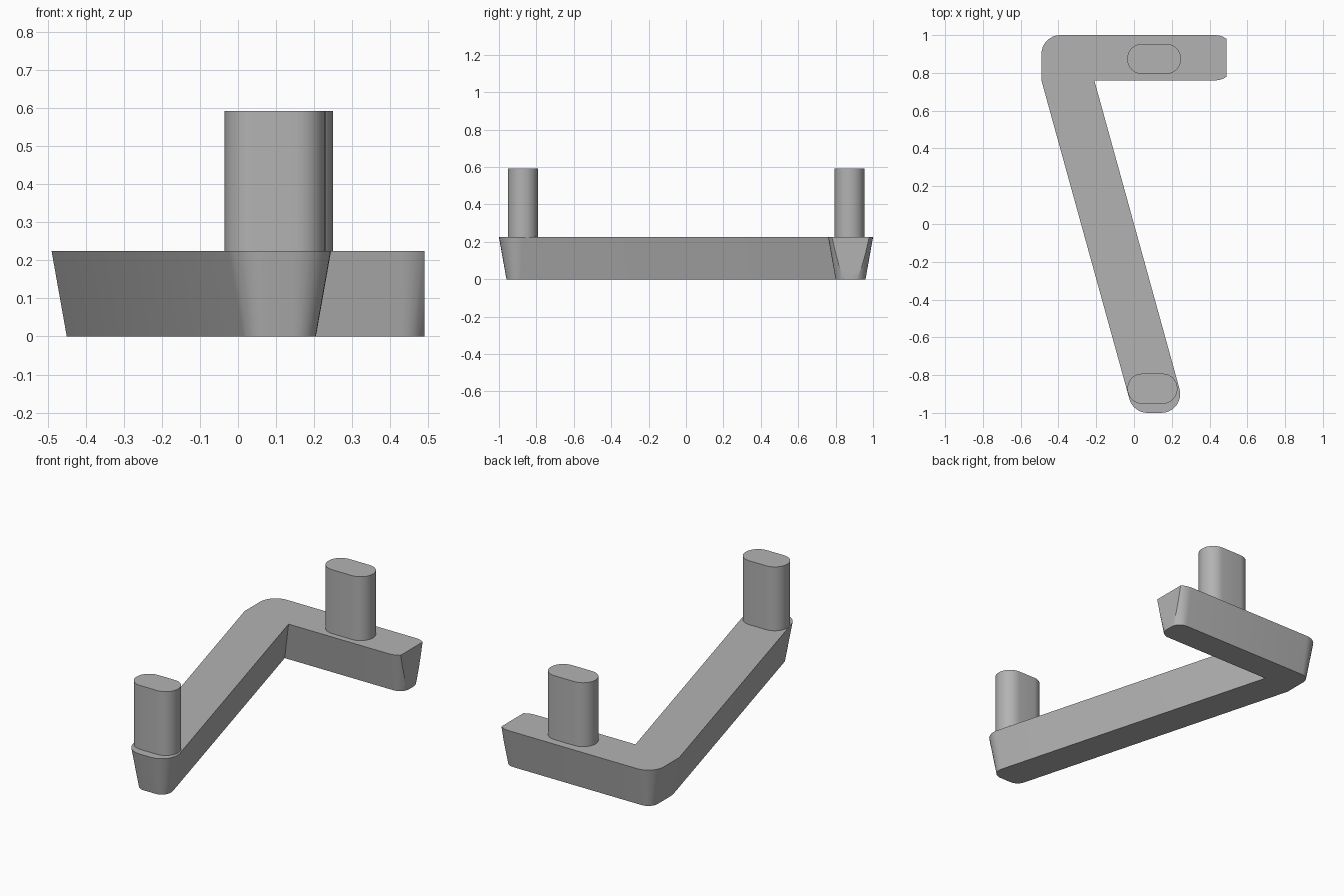
import bpy
import bmesh
from math import radians, tan
from mathutils import Vector

cube = bpy.data.objects.get("Cube")
if cube:
    bpy.data.objects.remove(cube)

grey = bpy.data.materials.new("plain grey")
grey.use_nodes = True
colour = (0.45, 0.45, 0.45, 1)
grey.diffuse_color = colour
grey.node_tree.nodes["Principled BSDF"].inputs["Base Color"].default_value = colour

BAR_TOP, POST_TOP = 0.225, 0.593
TAPER, END_X = 0.04, 0.49
STEPS = 8


def outline(corners, inset=0.0):
    """Inset a counter-clockwise polygon of (x, y, radius) and round its corners."""
    points = []
    for i, (x, y, radius) in enumerate(corners):
        here = Vector((x, y))
        before = (here - Vector(corners[i - 1][:2])).normalized()
        after = (Vector(corners[(i + 1) % len(corners)][:2]) - here).normalized()
        n1, n2 = Vector((-before.y, before.x)), Vector((-after.y, after.x))
        mitre = (n1 + n2) / (1 + n1.dot(n2))
        if not radius:
            points.append(here + mitre * inset)
            continue
        centre = here + mitre * radius
        turn = n1.angle(n2)
        for k in range(STEPS + 1):
            normal = n1.slerp(n2, k / STEPS) if turn else n1
            points.append(centre - normal * (radius - inset))
    return points


def loft(name, low, high, z0, z1, cut_x=None):
    """Join two matching outlines into a solid, optionally trimmed at cut_x."""
    bm = bmesh.new()
    a = [bm.verts.new((p.x, p.y, z0)) for p in low]
    b = [bm.verts.new((p.x, p.y, z1)) for p in high]
    bm.faces.new(a[::-1])
    bm.faces.new(b)
    for i in range(len(a)):
        j = (i + 1) % len(a)
        bm.faces.new((a[i], a[j], b[j], b[i]))
    if cut_x is not None:
        bmesh.ops.bisect_plane(bm, geom=bm.verts[:] + bm.edges[:] + bm.faces[:],
                               dist=1e-5, plane_co=(cut_x, 0, 0),
                               plane_no=(1, 0, 0), clear_outer=True)
        bmesh.ops.holes_fill(bm, edges=[e for e in bm.edges if e.is_boundary])
    bmesh.ops.recalc_face_normals(bm, faces=bm.faces)
    mesh = bpy.data.meshes.new(name)
    bm.to_mesh(mesh)
    bm.free()
    mesh.materials.append(grey)
    obj = bpy.data.objects.new(name, mesh)
    bpy.context.collection.objects.link(obj)
    bpy.ops.object.select_all(action="DESELECT")
    obj.select_set(True)
    bpy.context.view_layer.objects.active = obj
    bpy.ops.object.shade_smooth_by_angle(angle=radians(25))


# Bent bar: slanted arm and short back arm, sides tapering towards the base
bar = [(-0.004, -1, 0.1), (0.276, -1, 0.1), (-0.21, 0.76, 0),
       (0.53, 0.76, 0.1), (0.53, 1, 0.1), (-0.49, 1, 0.1), (-0.49, 0.76, 0)]
loft("bent_bar", outline(bar, TAPER), outline(bar), 0, BAR_TOP, END_X)

# Upright pegs with rounded ends
for name, x, y, half in (("front_peg", 0.0975, -0.872, 0.1325),
                         ("back_peg", 0.1065, 0.874, 0.1425)):
    r = 0.08
    ring = outline([(x - half, y - r, r - 0.001), (x + half, y - r, r - 0.001),
                    (x + half, y + r, r - 0.001), (x - half, y + r, r - 0.001)])
    loft(name, ring, ring, BAR_TOP - 0.005, POST_TOP)
